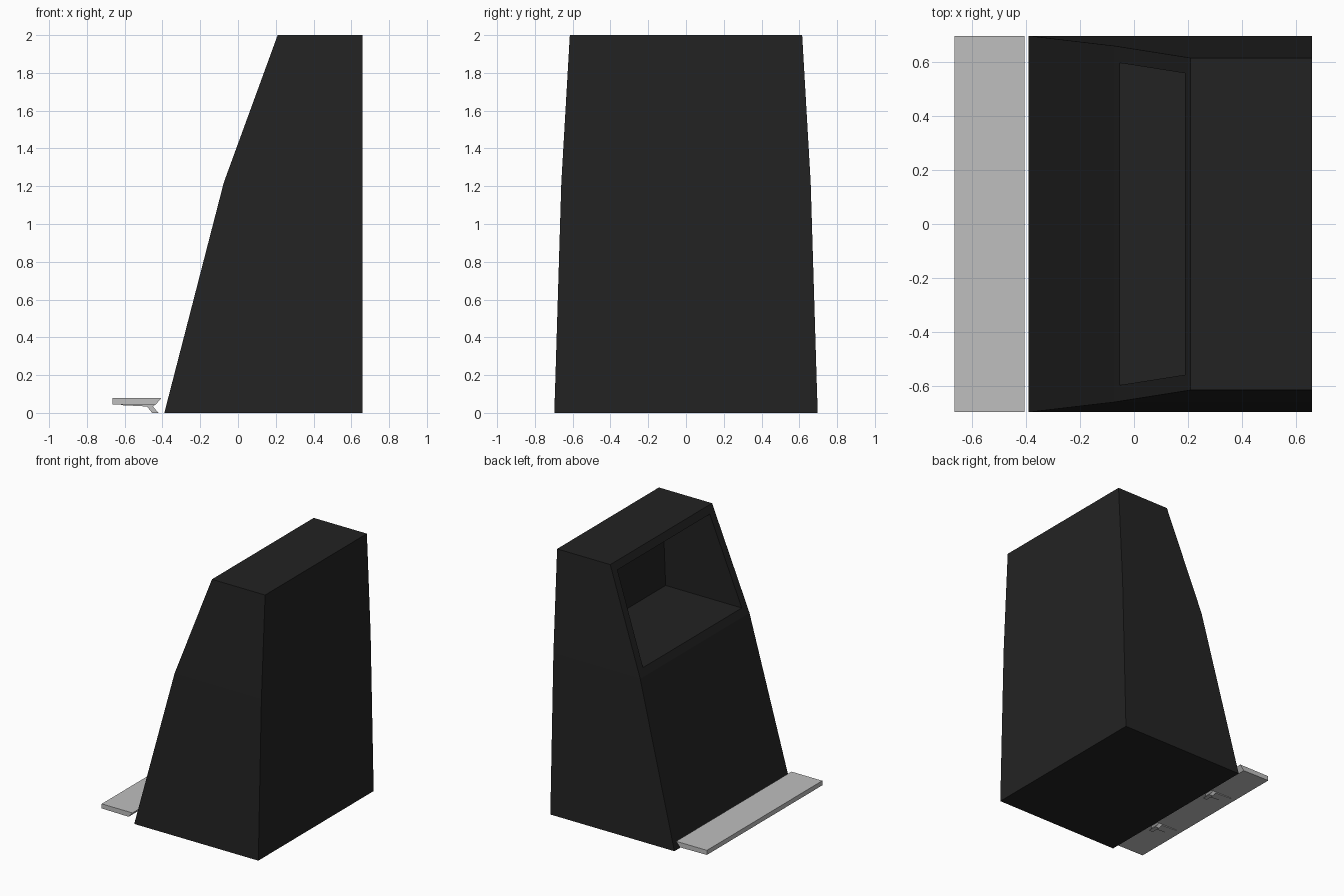
import bpy, bmesh

if "Cube" in bpy.data.objects:
    bpy.data.objects.remove(bpy.data.objects["Cube"])


def material(name, grey):
    m = bpy.data.materials.new(name)
    m.diffuse_color = (grey, grey, grey, 1)
    m.use_nodes = True
    m.node_tree.nodes["Principled BSDF"].inputs["Base Color"].default_value = m.diffuse_color
    return m


charcoal = material("charcoal", 0.0165)
light_grey = material("light_grey", 0.52)


def finish(bm, name, mat):
    bmesh.ops.recalc_face_normals(bm, faces=bm.faces)
    me = bpy.data.meshes.new(name)
    bm.to_mesh(me)
    bm.free()
    me.materials.append(mat)
    ob = bpy.data.objects.new(name, me)
    bpy.context.collection.objects.link(ob)
    return ob


def prism(name, profile, y0, y1, mat):
    """Extrude an x-z profile along y."""
    bm = bmesh.new()
    face = bm.faces.new([bm.verts.new((x, y0, z)) for x, z in profile])
    ext = bmesh.ops.extrude_face_region(bm, geom=[face])["geom"]
    bmesh.ops.translate(bm, vec=(0, y1 - y0, 0),
                        verts=[v for v in ext if isinstance(v, bmesh.types.BMVert)])
    return finish(bm, name, mat)


# Cabinet: stacked sections (front x, half width, height)
bm = bmesh.new()
BACK = 0.66
sections = [(-0.39, 0.697, 0), (-0.075, 0.66, 1.22), (0.21, 0.615, 2)]
rings = [[bm.verts.new(p) for p in ((x, -w, z), (BACK, -w, z), (BACK, w, z), (x, w, z))]
         for x, w, z in sections]
bm.faces.new(rings[0])
bm.faces.new(rings[-1])
for a, b in zip(rings, rings[1:]):
    for i in range(4):
        j = (i + 1) % 4
        f = bm.faces.new((a[i], a[j], b[j], b[i]))
upper_front = f
bmesh.ops.recalc_face_normals(bm, faces=bm.faces)

# Recess: inset the upper sloped face and push it straight back
bmesh.ops.inset_region(bm, faces=[upper_front], thickness=0.06, use_even_offset=True)
recess = bmesh.ops.extrude_discrete_faces(bm, faces=[upper_front])["faces"][0]
for v in recess.verts:
    v.co.x = 0.59
bmesh.ops.remove_doubles(bm, verts=bm.verts, dist=1e-5)
finish(bm, "cabinet", charcoal)

# Foot step with bevelled inner edge
prism("step_plate", [(-0.665, 0.08), (-0.405, 0.08), (-0.437, 0.042), (-0.665, 0.045)],
      -0.697, 0.697, light_grey)

# Two thin brackets under the step
for side, y in (("front", -0.3), ("back", 0.3)):
    prism("step_bracket_" + side,
          [(-0.62, 0.046), (-0.437, 0.046), (-0.45, 0.032), (-0.42, 0),
           (-0.455, 0), (-0.482, 0.034), (-0.62, 0.041)],
          y - 0.035, y + 0.035, light_grey)
